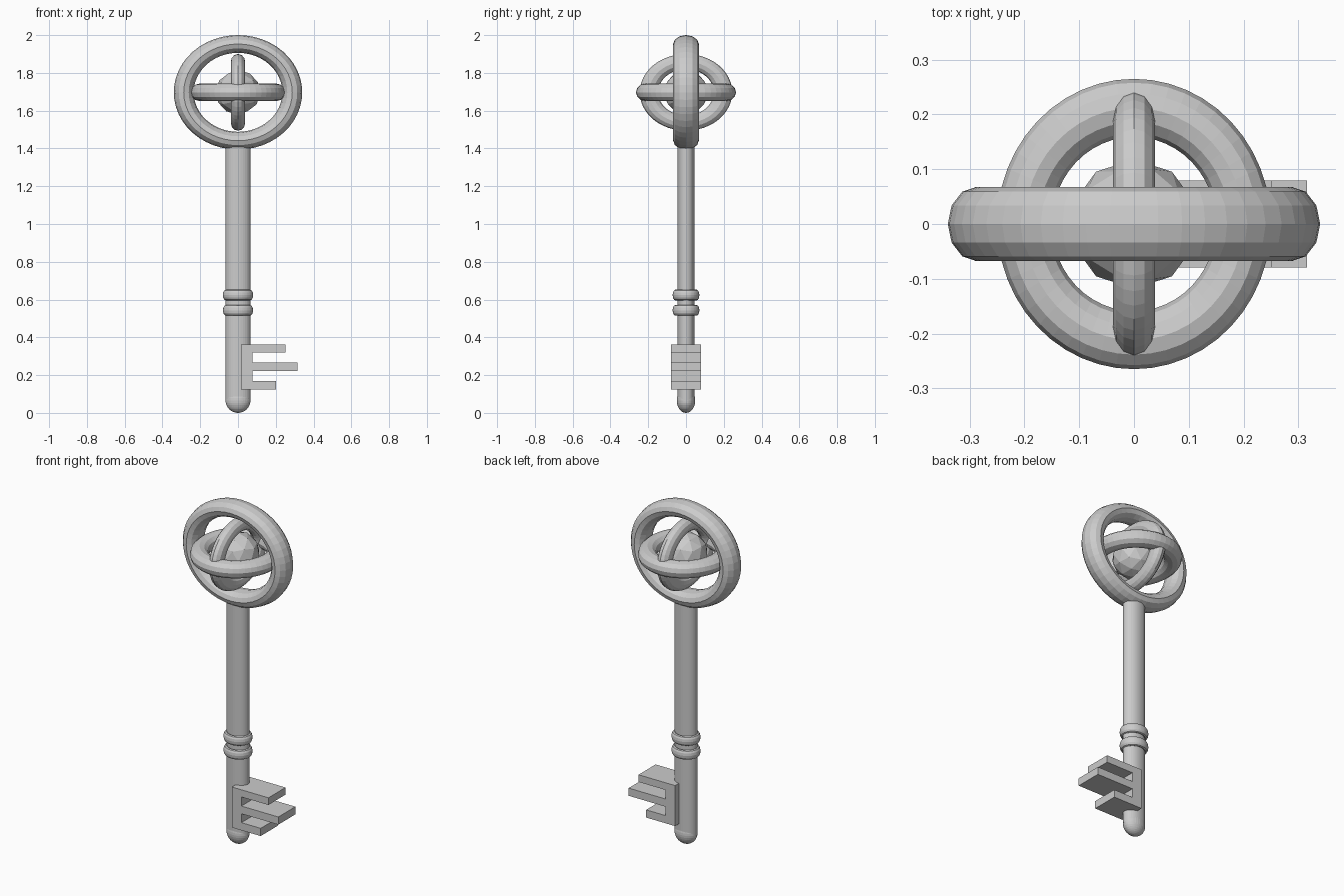
import bpy, bmesh
from math import pi

if "Cube" in bpy.data.objects:
    bpy.data.objects.remove(bpy.data.objects["Cube"])


def torus(name, center, half, inner_ratio=0.6, rot=(0, 0, 0)):
    """Torus lying flat in its local XY, squashed to the given local half sizes."""
    R, r = (1 + inner_ratio) / 2, (1 - inner_ratio) / 2
    bpy.ops.mesh.primitive_torus_add(major_segments=48, minor_segments=12,
                                     major_radius=R, minor_radius=r,
                                     location=center, rotation=rot)
    ob = bpy.context.object
    ob.name = name
    ob.scale = (half[0], half[1], half[2] / r)
    return ob


HEAD = (0, 0, 1.697)

# Three interlocked rings of the key head
torus("head_ring", HEAD, (0.34, 0.303, 0.068), 0.69, (pi / 2, 0, 0))
torus("horizontal_ring", HEAD, (0.25, 0.265, 0.047))
torus("vertical_ring", HEAD, (0.203, 0.245, 0.038), 0.6, (0, pi / 2, 0))

# Faceted ball in the centre of the head
bpy.ops.mesh.primitive_ico_sphere_add(subdivisions=2, radius=0.118, location=HEAD)
bpy.context.object.name = "head_ball"

# Oval shaft
bpy.ops.mesh.primitive_cylinder_add(vertices=32, radius=1, depth=1.37,
                                    location=(0, 0, 0.745))
shaft = bpy.context.object
shaft.name = "shaft"
shaft.scale = (0.066, 0.046, 1)

# Rounded shaft tip
bpy.ops.mesh.primitive_uv_sphere_add(segments=32, ring_count=16, radius=1,
                                     location=(0, 0, 0.066))
tip = bpy.context.object
tip.name = "shaft_tip"
tip.scale = (0.066, 0.049, 0.066)

# Two collars
for i, z in enumerate((0.543, 0.624)):
    torus(f"collar_{i + 1}", (0, 0, z), (0.08, 0.071, 0.028))

# Bit: comb outline with three teeth, extruded through its thickness
outline = [(0.015, 0.125), (0.202, 0.125), (0.202, 0.17), (0.077, 0.17),
           (0.077, 0.222), (0.316, 0.222), (0.316, 0.267), (0.077, 0.267),
           (0.077, 0.32), (0.252, 0.32), (0.252, 0.362), (0.015, 0.362)]
bm = bmesh.new()
face = bm.faces.new([bm.verts.new((x, -0.079, z)) for x, z in outline])
ext = bmesh.ops.extrude_face_region(bm, geom=[face])
bmesh.ops.translate(bm, vec=(0, 0.158, 0),
                    verts=[g for g in ext["geom"] if isinstance(g, bmesh.types.BMVert)])
bmesh.ops.recalc_face_normals(bm, faces=bm.faces)
mesh = bpy.data.meshes.new("key_bit")
bm.to_mesh(mesh)
bm.free()
bpy.context.collection.objects.link(bpy.data.objects.new("key_bit", mesh))
